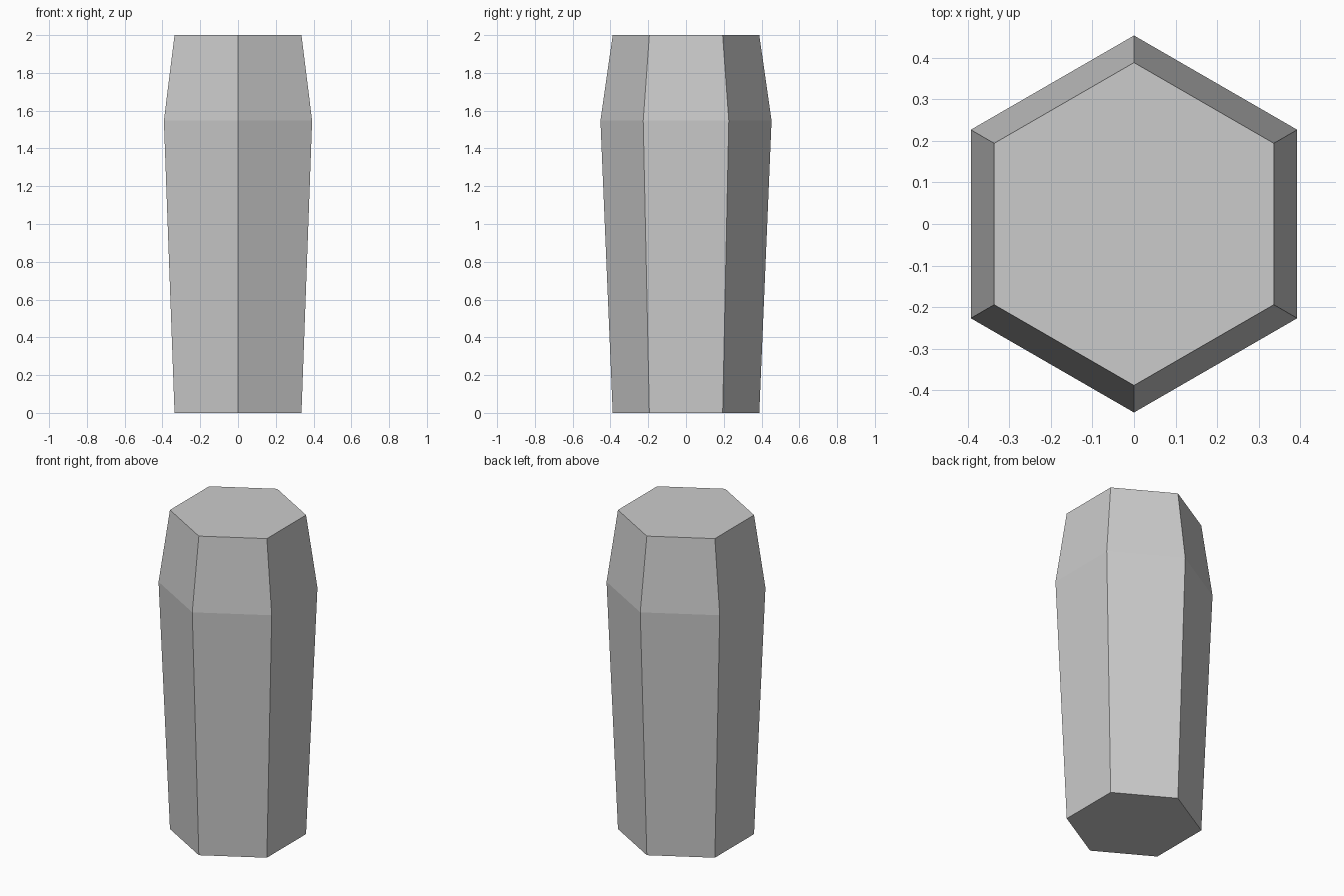
import bpy, bmesh, math

if "Cube" in bpy.data.objects:
    bpy.data.objects.remove(bpy.data.objects["Cube"])

SIDES = 6
# Profile of the body: (radius, height)
PROFILE = [(0.388, 0.0), (0.453, 1.547), (0.388, 2.0)]

bm = bmesh.new()

# Hexagonal rings with corners facing front and back
rings = []
for r, z in PROFILE:
    ring = []
    for i in range(SIDES):
        a = math.pi / 2 + i * 2 * math.pi / SIDES
        ring.append(bm.verts.new((r * math.cos(a), r * math.sin(a), z)))
    rings.append(ring)

# Side panels
for low, high in zip(rings, rings[1:]):
    for i in range(SIDES):
        j = (i + 1) % SIDES
        bm.faces.new((low[i], low[j], high[j], high[i]))

# Flat end caps
bm.faces.new(rings[0][::-1])
bm.faces.new(rings[-1])
bmesh.ops.recalc_face_normals(bm, faces=bm.faces)

mesh = bpy.data.meshes.new("hexagonal_body")
bm.to_mesh(mesh)
bm.free()
body = bpy.data.objects.new("hexagonal_body", mesh)
bpy.context.collection.objects.link(body)
